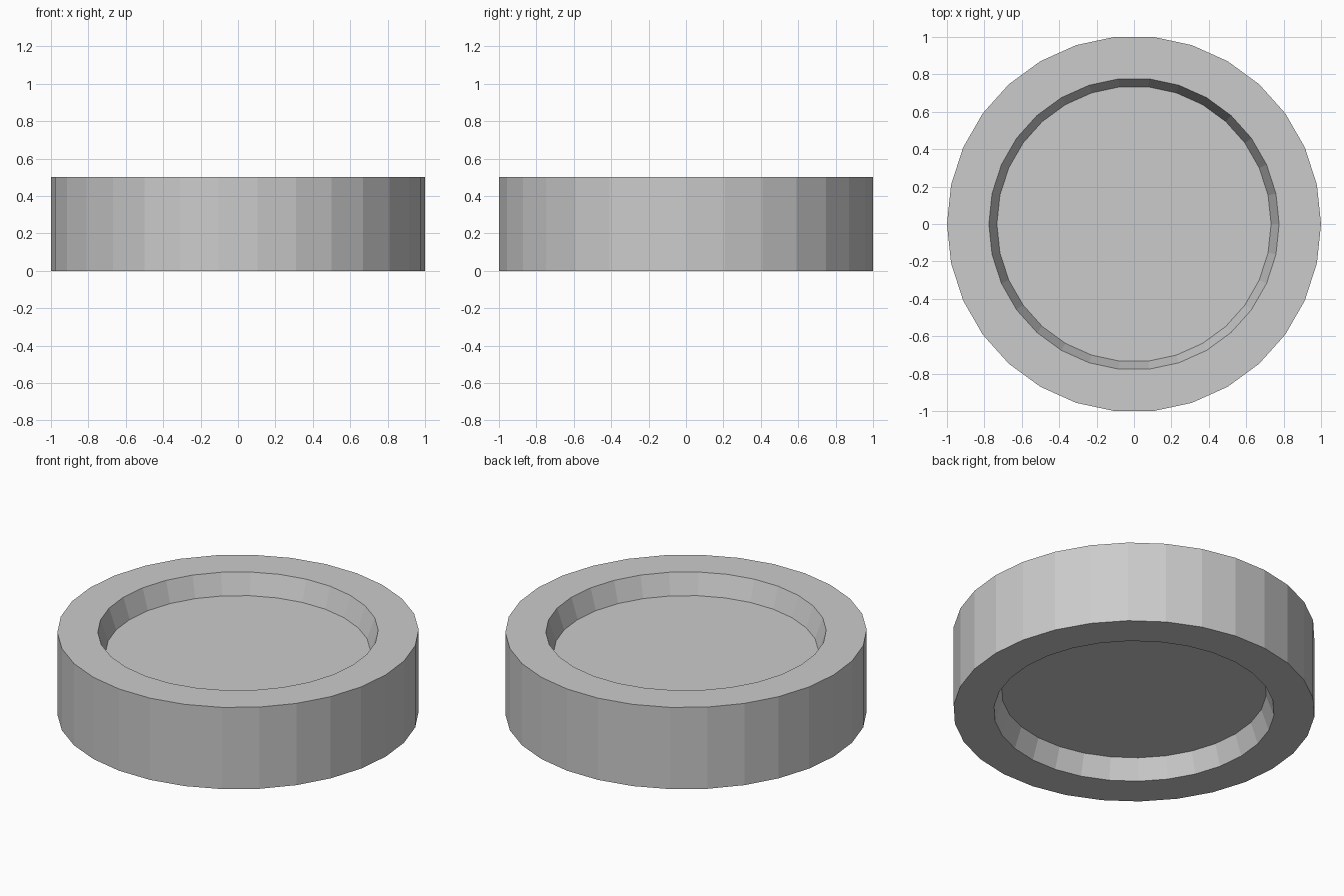
import bpy
import bmesh
import math

if "Cube" in bpy.data.objects:
    bpy.data.objects.remove(bpy.data.objects["Cube"])

SIDES = 30
HEIGHT = 0.5
RECESS = 0.125
# the 30-gon is stretched so both width and depth measure 2
Y_STRETCH = 1 / math.sin(math.radians(84))

# (radius, z) profile from lower recess floor, round the rim, to upper floor
profile = [
    (0.733, RECESS),
    (0.776, 0.0),
    (1.0, 0.0),
    (1.0, HEIGHT),
    (0.776, HEIGHT),
    (0.733, HEIGHT - RECESS),
]


def ring(bm, radius, z):
    step = 2 * math.pi / SIDES
    return [bm.verts.new((radius * math.cos(i * step),
                          radius * math.sin(i * step) * Y_STRETCH, z))
            for i in range(SIDES)]


# disc with a recess on both faces
bm = bmesh.new()
rings = [ring(bm, r, z) for r, z in profile]
for low, high in zip(rings, rings[1:]):
    for i in range(SIDES):
        j = (i + 1) % SIDES
        bm.faces.new((low[i], low[j], high[j], high[i]))

# recess floors
bm.faces.new(rings[0][::-1])
bm.faces.new(rings[-1])
bmesh.ops.recalc_face_normals(bm, faces=bm.faces)

mesh = bpy.data.meshes.new("recessed_disc")
bm.to_mesh(mesh)
bm.free()
disc = bpy.data.objects.new("recessed_disc", mesh)
bpy.context.collection.objects.link(disc)
